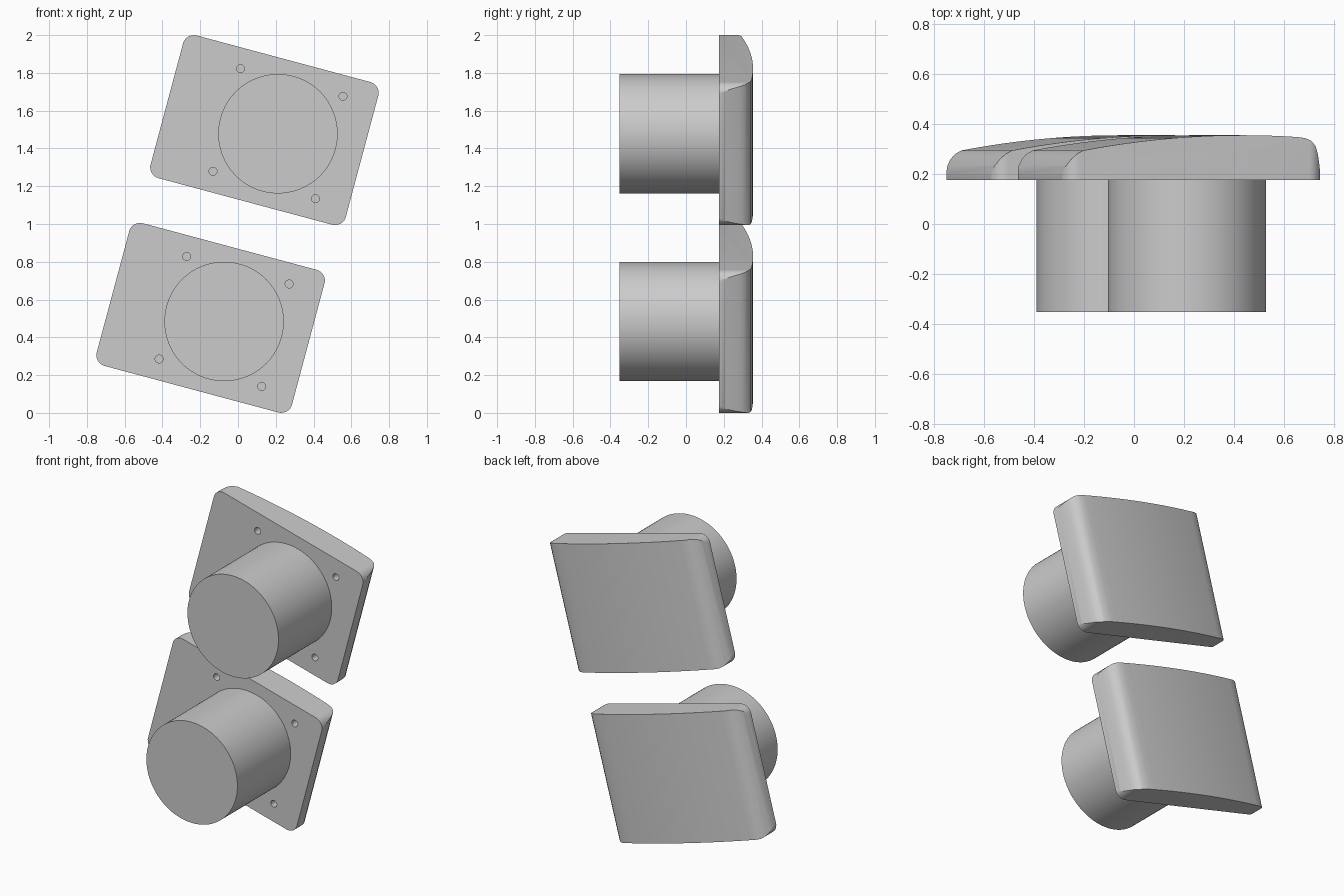
import bpy, bmesh, math
from mathutils import Matrix, Vector

if "Cube" in bpy.data.objects:
    bpy.data.objects.remove(bpy.data.objects["Cube"])

TILT = math.radians(15)
W, H, R = 1.07, 0.783, 0.06          # plate outline and corner radius
BACK = 0.176                         # flat mounting face of the plate
HUB_U, HUB_R = 0.074, 0.316          # hub offset and radius
CENTRES = {"lower": (-0.145, 0.503), "upper": (0.14, 1.497)}


def make_object(name, bm):
    bmesh.ops.recalc_face_normals(bm, faces=bm.faces)
    mesh = bpy.data.meshes.new(name)
    bm.to_mesh(mesh)
    bm.free()
    obj = bpy.data.objects.new(name, mesh)
    bpy.context.collection.objects.link(obj)
    return obj


def prism(name, points, direction):
    bm = bmesh.new()
    face = bm.faces.new([bm.verts.new(p) for p in points])
    ext = bmesh.ops.extrude_face_region(bm, geom=[face])
    verts = [g for g in ext["geom"] if isinstance(g, bmesh.types.BMVert)]
    bmesh.ops.translate(bm, verts=verts, vec=direction)
    return make_object(name, bm)


def cylinder(bm, u, v, radius, y0, y1, segments):
    mat = Matrix.Translation((u, (y0 + y1) / 2, v)) @ Matrix.Rotation(math.pi / 2, 4, 'X')
    bmesh.ops.create_cone(bm, cap_ends=True, segments=segments, radius1=radius,
                          radius2=radius, depth=y1 - y0, matrix=mat)


def boolean(obj, cutter, operation):
    mod = obj.modifiers.new(operation, 'BOOLEAN')
    mod.operation, mod.object, mod.solver = operation, cutter, 'EXACT'
    bpy.context.view_layer.objects.active = obj
    bpy.ops.object.modifier_apply(modifier=mod.name)
    bpy.data.objects.remove(cutter, do_unlink=True)


def smooth(obj):
    bpy.ops.object.select_all(action='DESELECT')
    obj.select_set(True)
    bpy.context.view_layer.objects.active = obj
    bpy.ops.object.shade_smooth_by_angle(angle=math.radians(25))


def build_plate(name):
    # domed cross-section with rounded ends, extruded across the plate
    left = [(-0.535, BACK), (-0.535, 0.2), (-0.525, 0.232), (-0.508, 0.258), (-0.486, 0.28)]
    dome = []
    for i in range(25):
        u = -0.46 + 0.89 * i / 24
        dome.append((u, 0.355 - 0.14 * (u - 0.2) ** 2))
    right = [(0.46, 0.343), (0.484, 0.333), (0.503, 0.313), (0.514, 0.285),
             (0.522, 0.25), (0.53, 0.21), (0.535, BACK)]
    plate = prism(name, [(u, y, -H / 2) for u, y in left + dome + right], (0, 0, H))

    # rounded-rectangle outline trims the corners
    outline = []
    for k, (su, sv) in enumerate([(1, 1), (-1, 1), (-1, -1), (1, -1)]):
        for i in range(9):
            a = math.pi / 2 * (k + i / 8)
            outline.append((su * (W / 2 - R) + (R + 0.0005) * math.cos(a), 0.1,
                            sv * (H / 2 - R - 0.0005) + R * math.sin(a)))
    boolean(plate, prism("outline_cutter", outline, (0, 0.4, 0)), 'INTERSECT')

    # four blind screw holes around the hub
    bm = bmesh.new()
    for su in (-1, 1):
        for sv in (-1, 1):
            cylinder(bm, HUB_U + su * 0.281, sv * 0.281, 0.021, BACK - 0.05, BACK + 0.05, 24)
    boolean(plate, make_object("hole_cutter", bm), 'DIFFERENCE')
    return plate


def build_hub(name):
    bm = bmesh.new()
    cylinder(bm, HUB_U, 0, HUB_R, -0.352, BACK, 96)
    return make_object(name, bm)


# two identical tilted units, one above the other
for label, (x, z) in CENTRES.items():
    for obj in (build_plate(label + "_plate"), build_hub(label + "_hub")):
        smooth(obj)
        obj.location = Vector((x, 0, z))
        obj.rotation_euler = (0, TILT, 0)
